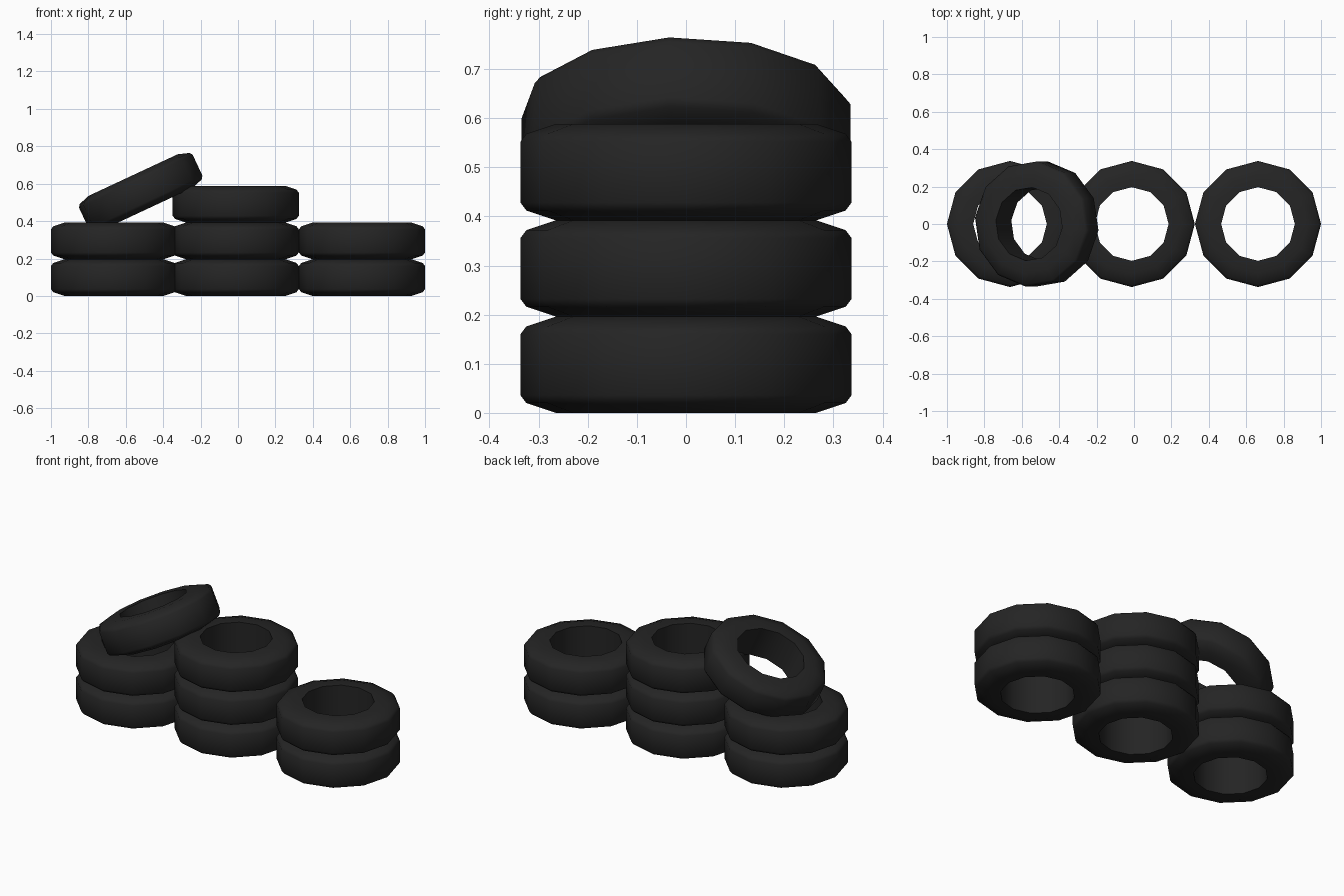
import bpy, bmesh, math
from mathutils import Matrix, Vector

if "Cube" in bpy.data.objects:
    bpy.data.objects.remove(bpy.data.objects["Cube"])

SIDES = 12
H = 0.196

rubber = bpy.data.materials.new("black rubber")
rubber.diffuse_color = (0.018, 0.018, 0.018, 1)
rubber.use_nodes = True
rubber.node_tree.nodes["Principled BSDF"].inputs["Base Color"].default_value = rubber.diffuse_color

# Lower half of the tyre cross-section (radius, height from centre), then mirrored
half = [(0.197, -H / 2), (0.265, -H / 2), (0.325, -H / 2 + 0.02), (0.337, -H / 2 + 0.036)]
profile = half + [(r, -z) for r, z in reversed(half)]


def tyre(name, location, tilt=0, spin=0):
    bm = bmesh.new()
    rings = []
    for i in range(SIDES):
        a = 2 * math.pi * i / SIDES
        rings.append([bm.verts.new((r * math.cos(a), r * math.sin(a), z)) for r, z in profile])
    n = len(profile)
    for i in range(SIDES):
        p, q = rings[i], rings[(i + 1) % SIDES]
        for j in range(n):
            k = (j + 1) % n
            bm.faces.new((p[j], q[j], q[k], p[k]))
    bmesh.ops.recalc_face_normals(bm, faces=bm.faces)
    me = bpy.data.meshes.new(name)
    bm.to_mesh(me)
    bm.free()
    me.materials.append(rubber)
    ob = bpy.data.objects.new(name, me)
    bpy.context.collection.objects.link(ob)
    ob.matrix_world = (Matrix.Translation(Vector(location))
                       @ Matrix.Rotation(math.radians(tilt), 4, 'Y')
                       @ Matrix.Rotation(math.radians(spin), 4, 'Z'))
    bpy.ops.object.select_all(action='DESELECT')
    ob.select_set(True)
    bpy.context.view_layer.objects.active = ob
    bpy.ops.object.shade_smooth_by_angle(angle=math.radians(45))


# Three upright stacks
for label, x, count in (("left", -0.663, 2), ("middle", -0.012, 3), ("right", 0.663, 2)):
    for i in range(count):
        tyre(f"{label}_stack_tyre_{i + 1}", (x, 0, H * (i + 0.5)))

# Loose tyre leaning on the middle stack
tyre("leaning_tyre", (-0.52, 0, 0.557), tilt=-25, spin=-6)
